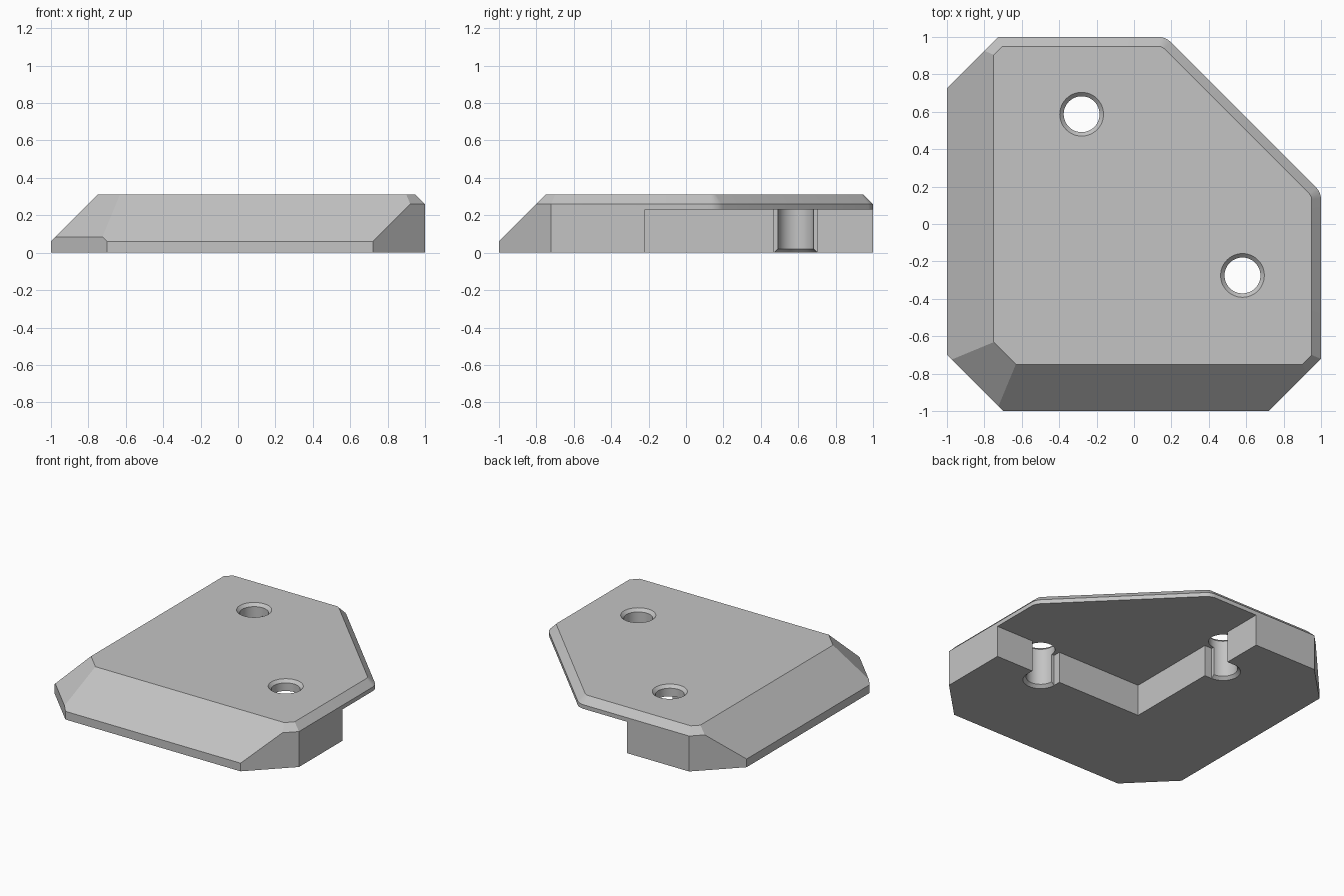
import bpy, bmesh
from math import cos, sin, radians
from mathutils import Vector, Matrix

if "Cube" in bpy.data.objects:
    bpy.data.objects.remove(bpy.data.objects["Cube"])

HEIGHT = 0.31
POCKET_TOP = 0.23
POCKET_EDGE = -0.22
HOLES = [(-0.28, 0.587), (0.58, -0.275)]
HOLE_R, SINK_R = 0.096, 0.117

grey = bpy.data.materials.new("plain grey")
grey.use_nodes = True
colour = (0.55, 0.55, 0.55, 1)
grey.diffuse_color = colour
grey.node_tree.nodes["Principled BSDF"].inputs["Base Color"].default_value = colour


def make_object(name, bm):
    bmesh.ops.recalc_face_normals(bm, faces=bm.faces)
    mesh = bpy.data.meshes.new(name)
    bm.to_mesh(mesh)
    bm.free()
    mesh.materials.append(grey)
    obj = bpy.data.objects.new(name, mesh)
    bpy.context.collection.objects.link(obj)
    return obj


def add_box(bm, low, high):
    low, high = Vector(low), Vector(high)
    bmesh.ops.create_cube(bm, size=1, matrix=Matrix.Translation((low + high) / 2)
                          @ Matrix.Diagonal((*(high - low), 1)))


def slice_off(bm, point, normal):
    bmesh.ops.dissolve_degenerate(bm, edges=bm.edges, dist=1e-5)
    cut = bmesh.ops.bisect_plane(bm, geom=bm.verts[:] + bm.edges[:] + bm.faces[:],
                                 plane_co=point, plane_no=normal, clear_outer=True)
    edges = [e for e in cut["geom_cut"] if isinstance(e, bmesh.types.BMEdge)]
    if edges:
        bmesh.ops.edgeloop_fill(bm, edges=edges)


def bevelled_side(bm, angle, distance, rim):
    # An upright wall with a 45 degree slope above its rim height
    n = Vector((cos(radians(angle)), sin(radians(angle)), 0))
    point = n * distance + Vector((0, 0, rim))
    slice_off(bm, point, n)
    slice_off(bm, point, n + Vector((0, 0, 1)))


# Plate body: direction, distance from centre and rim height of each side
bm = bmesh.new()
add_box(bm, (-1.2, -1.2, 0), (1.2, 1.2, HEIGHT))
for side in [(0, 1, 0.26), (45, 0.827, 0.26), (90, 1, 0.26), (135, 1.22, 0.26),
             (180, 1, 0.06), (225, 1.202, 0.085), (270, 1, 0.06), (315, 1.217, 0.26)]:
    bevelled_side(bm, *side)

# Rounded ends of the long diagonal side
R = 0.1
for centre, start in [(Vector((0.9, 0.128)), 0), (Vector((0.128, 0.9)), 45)]:
    for step in range(1, 6):
        a = start + step * 7.5
        n = Vector((cos(radians(a)), sin(radians(a))))
        bevelled_side(bm, a, n.dot(centre) + R, 0.26)
body = make_object("corner_plate", bm)

# Cutter for the square recess under the overhanging corner
bm = bmesh.new()
add_box(bm, (POCKET_EDGE, POCKET_EDGE, -0.1), (1.2, 1.2, POCKET_TOP))
cutters = [make_object("recess_cutter", bm)]

# Cutters for the holes, flared at both ends, and the clearance beside each
sink = SINK_R - HOLE_R
profile = [(SINK_R, -0.05), (SINK_R, 0), (HOLE_R, sink),
           (HOLE_R, HEIGHT - sink), (SINK_R, HEIGHT), (SINK_R, HEIGHT + 0.05)]
for i, (x, y) in enumerate(HOLES):
    bm = bmesh.new()
    rings = [[bm.verts.new((x + r * cos(radians(a * 7.5)), y + r * sin(radians(a * 7.5)), z))
              for a in range(48)] for r, z in profile]
    for low, high in zip(rings, rings[1:]):
        for k in range(48):
            j = (k + 1) % 48
            bm.faces.new((low[k], low[j], high[j], high[k]))
    bm.faces.new(rings[0])
    bm.faces.new(rings[-1])
    cutters.append(make_object(f"hole_cutter_{i + 1}", bm))

    bm = bmesh.new()
    if x < y:
        add_box(bm, (x, y - SINK_R, -0.08), (0, y + SINK_R, POCKET_TOP))
    else:
        add_box(bm, (x - SINK_R, y, -0.08), (x + SINK_R, 0, POCKET_TOP))
    cutters.append(make_object(f"clearance_cutter_{i + 1}", bm))

bpy.ops.object.select_all(action="DESELECT")
bpy.context.view_layer.objects.active = body
body.select_set(True)
for cutter in cutters:
    cutter.hide_render = True
    mod = body.modifiers.new(cutter.name, "BOOLEAN")
    mod.operation = "DIFFERENCE"
    mod.solver = "EXACT"
    mod.object = cutter
    bpy.ops.object.modifier_apply(modifier=mod.name)
for cutter in cutters:
    bpy.data.objects.remove(cutter)

bpy.ops.object.shade_smooth_by_angle(angle=radians(20))
